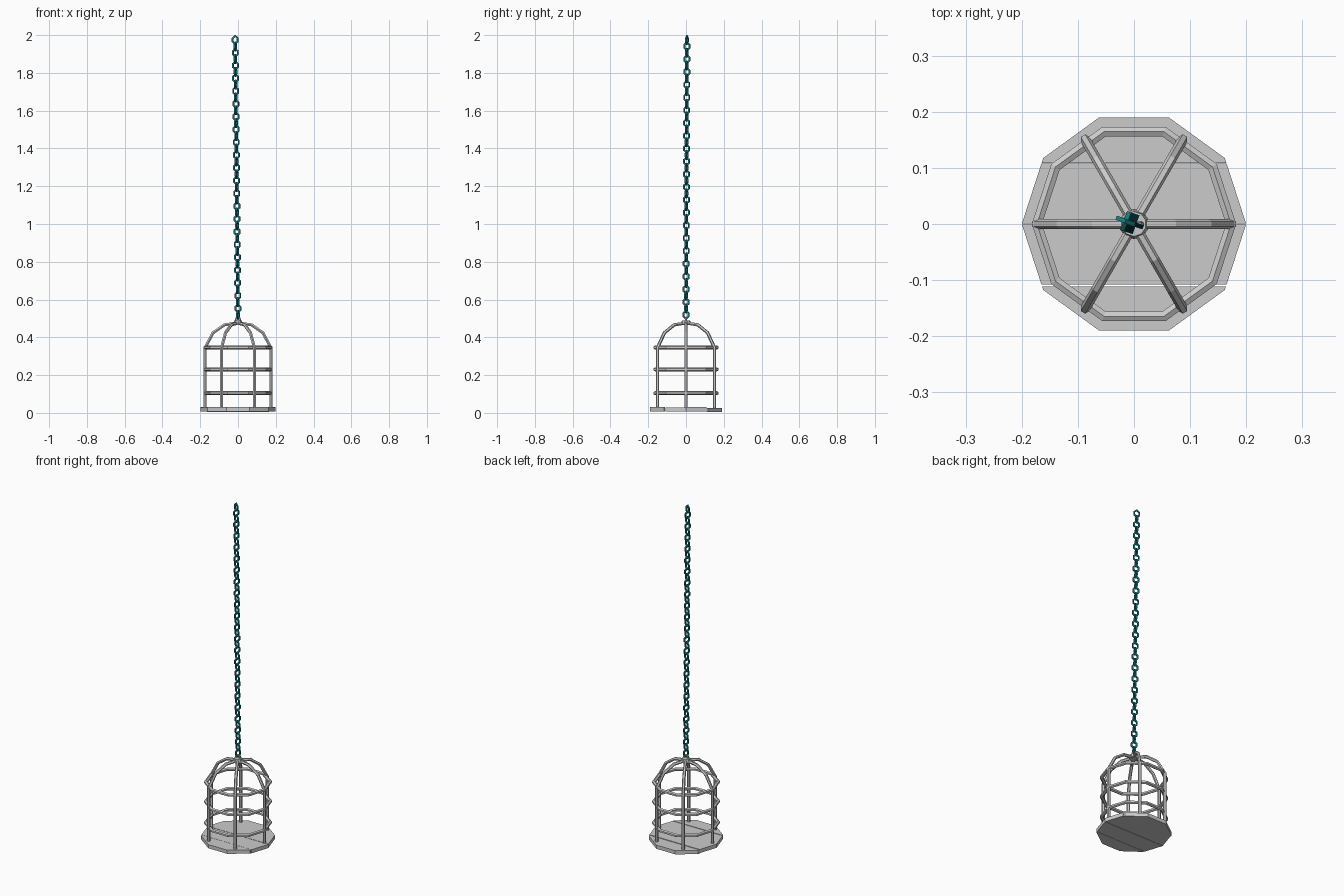
import bpy, bmesh, math
from mathutils import Vector, Matrix

if "Cube" in bpy.data.objects:
    bpy.data.objects.remove(bpy.data.objects["Cube"])


def finish(name, bm, mat=None):
    bmesh.ops.recalc_face_normals(bm, faces=bm.faces)
    me = bpy.data.meshes.new(name)
    bm.to_mesh(me)
    bm.free()
    ob = bpy.data.objects.new(name, me)
    bpy.context.collection.objects.link(ob)
    if mat:
        me.materials.append(mat)
    return ob


def sweep(bm, pts, normal, radius, sides, closed, xform=Matrix()):
    """Tube along a planar path, mitred at the corners."""
    pts = [Vector(p) for p in pts]
    normal = Vector(normal)
    n = len(pts)
    loops = []
    for i, p in enumerate(pts):
        a = pts[i - 1] if closed or i > 0 else None
        b = pts[(i + 1) % n] if closed or i < n - 1 else None
        d1 = (p - a).normalized() if a is not None else (b - p).normalized()
        d2 = (b - p).normalized() if b is not None else d1
        t = (d1 + d2).normalized()
        side = t.cross(normal) / max(t.dot(d1), 0.5)
        loop = []
        for k in range(sides):
            ang = 2 * math.pi * (k + 0.5) / sides
            co = p + radius * (side * math.cos(ang) + normal * math.sin(ang))
            loop.append(bm.verts.new(xform @ co))
        loops.append(loop)
    for i in range(n if closed else n - 1):
        l1, l2 = loops[i], loops[(i + 1) % n]
        for k in range(sides):
            j = (k + 1) % sides
            bm.faces.new((l1[k], l1[j], l2[j], l2[k]))
    if not closed:
        bm.faces.new(loops[0])
        bm.faces.new(loops[-1])


def rot_z(deg):
    return Matrix.Rotation(math.radians(deg), 4, 'Z')


def decagon(r, z):
    return [(r * math.cos(i * math.pi / 5), r * math.sin(i * math.pi / 5), z)
            for i in range(10)]


# Floor: a decagon cut into planks at slightly uneven heights
planks = [(-0.3, -0.111, 0.008), (-0.108, -0.0005, 0.007),
          (0.0005, 0.1075, 0.008), (0.1085, 0.3, 0.005)]
for i, (y0, y1, z) in enumerate(planks):
    bm = bmesh.new()
    bm.faces.new([bm.verts.new(c) for c in decagon(0.2, z)])
    for y, s in ((y0, -1), (y1, 1)):
        bmesh.ops.bisect_plane(bm, geom=bm.verts[:] + bm.edges[:] + bm.faces[:],
                               plane_co=(0, y, 0), plane_no=(0, s, 0),
                               clear_outer=True)
    ext = bmesh.ops.extrude_face_region(bm, geom=bm.faces[:])
    bmesh.ops.translate(bm, vec=(0, 0, 0.022),
                        verts=[v for v in ext['geom'] if isinstance(v, bmesh.types.BMVert)])
    finish(f"floor_plank_{i + 1}", bm)

# Six bars that bend inward to form the dome
bar = [(0.174, 0, 0.015), (0.174, 0, 0.345), (0.132, 0, 0.424),
       (0.072, 0, 0.466), (0.0, 0, 0.476)]
bm = bmesh.new()
for i in range(6):
    sweep(bm, bar, (0, 1, 0), 0.009, 6, False, rot_z(60 * i))
finish("cage_bars", bm)

# Horizontal hoops
for i, z in enumerate((0.105, 0.23, 0.346)):
    bm = bmesh.new()
    sweep(bm, decagon(0.173, z), (0, 0, 1), 0.010, 6, True)
    finish(f"hoop_{i + 1}", bm)

# Crown boss and the eyelet on top
bm = bmesh.new()
bmesh.ops.create_cone(bm, cap_ends=True, segments=10, radius1=0.027, radius2=0.022,
                      depth=0.022, matrix=Matrix.Translation((0, 0, 0.478)))
finish("crown_boss", bm)
bm = bmesh.new()
eye = [(0.013 * math.cos(i * math.pi / 4), 0, 0.494 + 0.013 * math.sin(i * math.pi / 4))
       for i in range(8)]
sweep(bm, eye, (0, 1, 0), 0.0045, 6, True)
finish("eyelet", bm)

# Chain of alternating links, leaning slightly to the left
teal = bpy.data.materials.new("teal_chain")
teal.diffuse_color = (0.01, 0.22, 0.23, 1)
teal.use_nodes = True
teal.node_tree.nodes["Principled BSDF"].inputs["Base Color"].default_value = teal.diffuse_color
link = [(0, 0, 0.021), (0.014, 0, 0.009), (0.014, 0, -0.009),
        (0, 0, -0.021), (-0.014, 0, -0.009), (-0.014, 0, 0.009)]
COUNT = 44
bm = bmesh.new()
for i in range(COUNT):
    t = i / (COUNT - 1)
    pos = Matrix.Translation((-0.015 * t, 0.005 * t, 0.519 + 1.4555 * t))
    sweep(bm, link, (0, 1, 0), 0.0055, 4, True,
          pos @ rot_z(-20 + (90 if i % 2 == 0 else 0)))
finish("chain", bm, teal)
